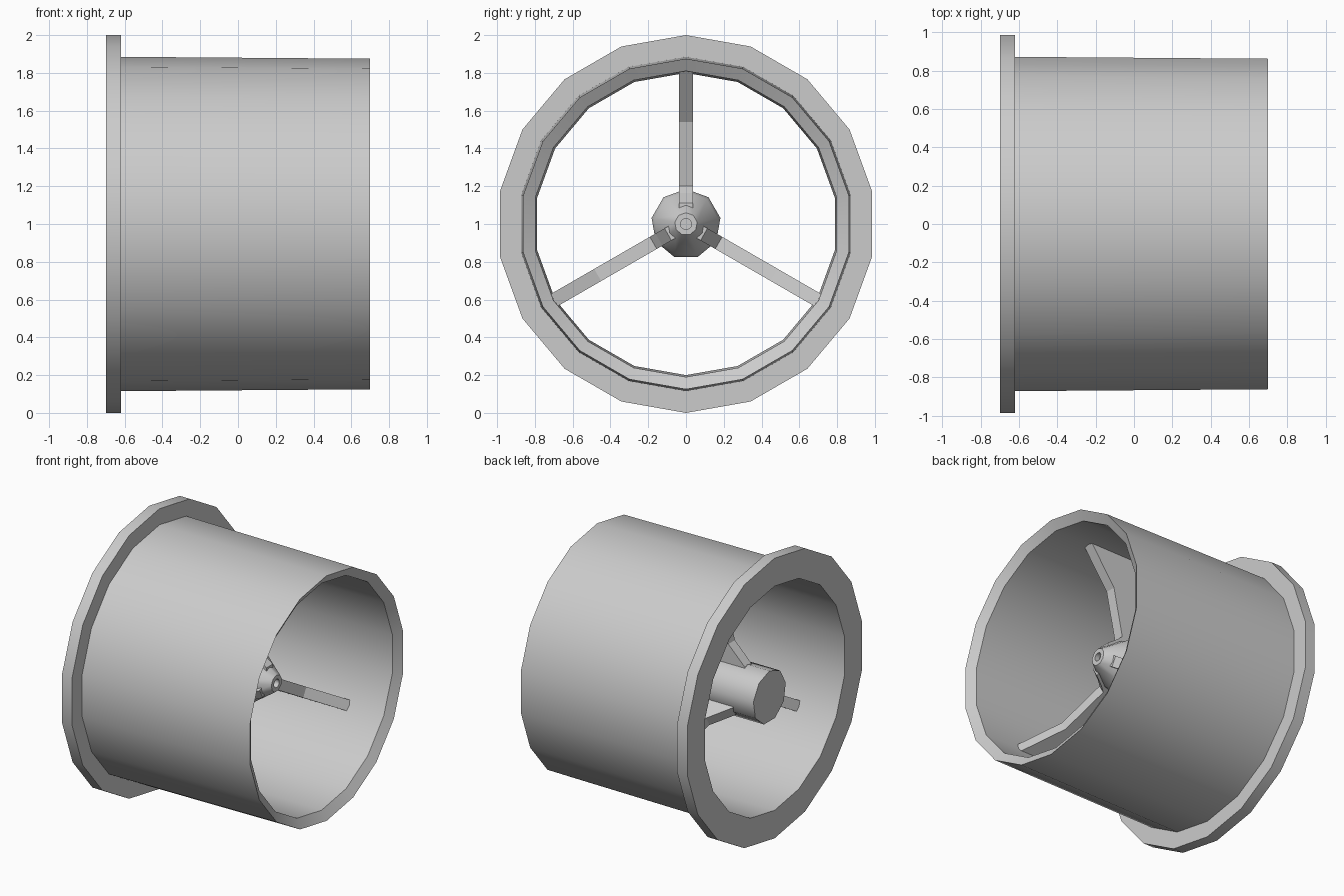
import bpy, bmesh, math
from mathutils import Matrix, Vector

cube = bpy.data.objects.get("Cube")
if cube:
    bpy.data.objects.remove(cube, do_unlink=True)

grey = bpy.data.materials.new("light_grey")
grey.use_nodes = True
colour = (0.6, 0.6, 0.6, 1)
grey.diffuse_color = colour
grey.node_tree.nodes["Principled BSDF"].inputs["Base Color"].default_value = colour


def finish(name, bm, smooth_angle):
    """Turn a bmesh into an object standing around the duct axis."""
    bmesh.ops.recalc_face_normals(bm, faces=bm.faces)
    mesh = bpy.data.meshes.new(name)
    bm.to_mesh(mesh)
    bm.free()
    mesh.materials.append(grey)
    obj = bpy.data.objects.new(name, mesh)
    obj.location.z = 1
    bpy.context.collection.objects.link(obj)
    bpy.ops.object.select_all(action='DESELECT')
    obj.select_set(True)
    bpy.context.view_layer.objects.active = obj
    if smooth_angle:
        bpy.ops.object.shade_smooth_by_angle(angle=math.radians(smooth_angle))
    return obj


def lathe(name, profile, sides, closed, smooth_angle):
    """Spin (x, radius) points about the x axis."""
    bm = bmesh.new()
    rings = []
    for x, r in profile:
        angles = [math.tau * i / sides for i in range(sides)]
        rings.append([bm.verts.new((x, r * math.sin(a), r * math.cos(a))) for a in angles])
    pairs = list(zip(rings, rings[1:]))
    if closed:
        pairs.append((rings[-1], rings[0]))
    else:
        bm.faces.new(rings[0])
        bm.faces.new(rings[-1])
    for a, b in pairs:
        for i in range(sides):
            j = (i + 1) % sides
            bm.faces.new((a[i], a[j], b[j], b[i]))
    return finish(name, bm, smooth_angle)


# Duct wall with its wide rear flange and chamfered open lip
lathe("duct", [(-0.7, 0.8), (-0.7, 1), (-0.62, 1), (-0.62, 0.885),
               (0.7, 0.875), (0.66, 0.81)], 18, True, 30)

# Central hub with a conical nose and a small hole in the tip
lathe("hub", [(-0.66, 0.185), (0.1, 0.185), (0.15, 0.17), (0.305, 0.06),
              (0.305, 0.03), (0.27, 0.03)], 9, False, 42)

# Three flared struts, outlined as (x, radius)
outline = [(0.25, 0.06), (0.25, 0.11), (0.17, 0.165), (0.13, 0.2), (0.2, 0.54), (0.39, 0.81),
           (-0.41, 0.81), (-0.3, 0.55), (-0.36, 0.31), (-0.49, 0.18), (-0.49, 0.06)]
half_width = 0.037
for k in range(3):
    bm = bmesh.new()
    face = bm.faces.new([bm.verts.new((x, -half_width, r)) for x, r in outline])
    side = bmesh.ops.extrude_face_region(bm, geom=[face])["geom"]
    moved = [v for v in side if isinstance(v, bmesh.types.BMVert)]
    bmesh.ops.translate(bm, verts=moved, vec=Vector((0, 2 * half_width, 0)))
    bmesh.ops.transform(bm, verts=bm.verts, matrix=Matrix.Rotation(math.tau * k / 3, 4, 'X'))
    finish(f"strut_{k + 1}", bm, 0)
